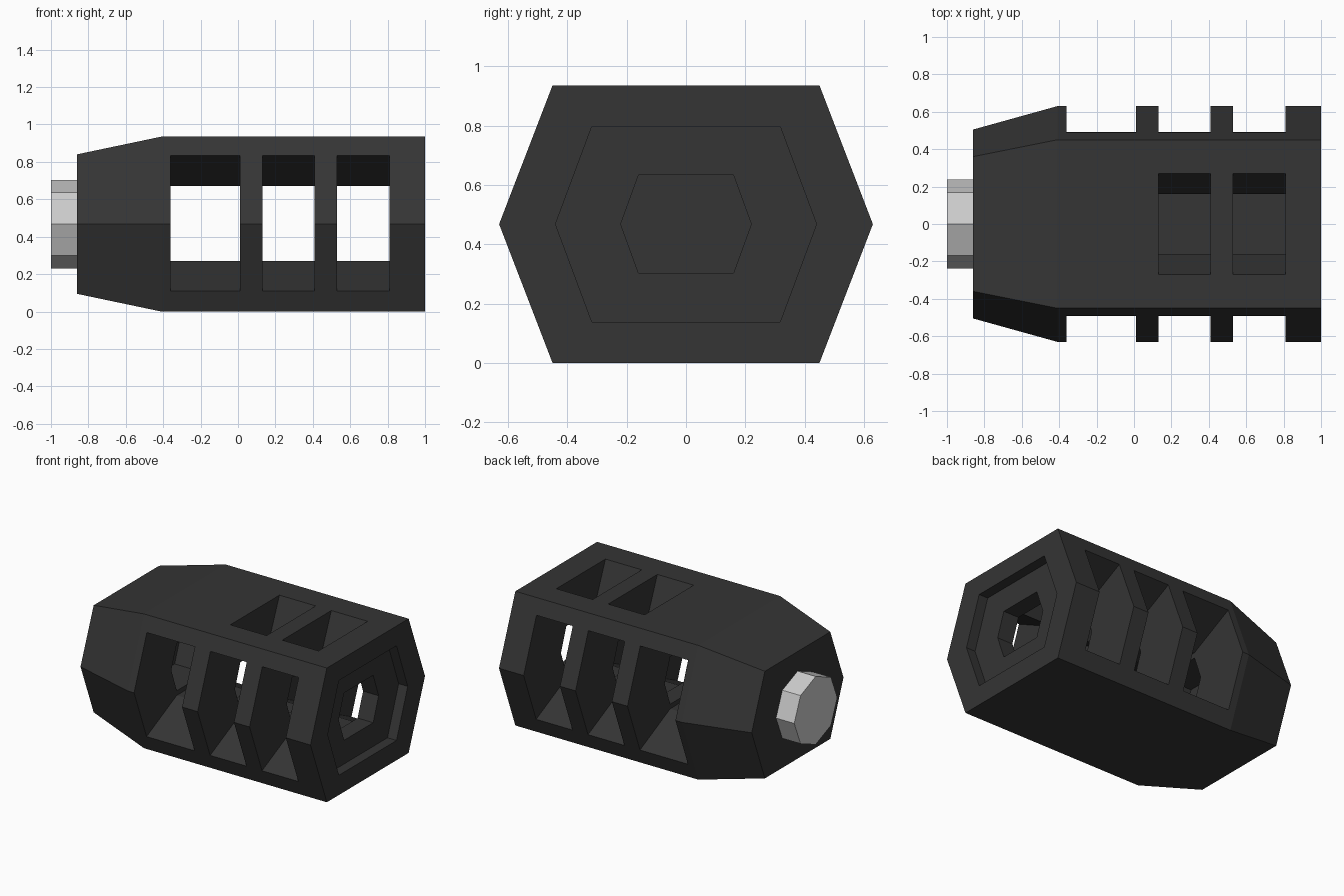
import bpy, bmesh, math

if "Cube" in bpy.data.objects:
    bpy.data.objects.remove(bpy.data.objects["Cube"])

CZ = 0.4675  # height of the bore axis


def hexagon(tip, flat, half_height):
    """Hexagon in the YZ plane with points to the sides."""
    h = half_height
    return [(tip, CZ), (flat, CZ + h), (-flat, CZ + h),
            (-tip, CZ), (-flat, CZ - h), (flat, CZ - h)]


def loft(name, sections):
    """Solid through matching YZ outlines placed at successive x positions."""
    bm = bmesh.new()
    rings = [[bm.verts.new((x, y, z)) for y, z in pts] for x, pts in sections]
    for a, b in zip(rings, rings[1:]):
        for i in range(len(a)):
            j = (i + 1) % len(a)
            bm.faces.new((a[i], a[j], b[j], b[i]))
    bm.faces.new(rings[0])
    bm.faces.new(rings[-1])
    bmesh.ops.recalc_face_normals(bm, faces=bm.faces[:])
    me = bpy.data.meshes.new(name)
    bm.to_mesh(me)
    bm.free()
    ob = bpy.data.objects.new(name, me)
    bpy.context.collection.objects.link(ob)
    return ob


def cut(target, cutter):
    cutter.hide_render = True
    mod = target.modifiers.new(cutter.name, 'BOOLEAN')
    mod.operation = 'DIFFERENCE'
    mod.solver = 'EXACT'
    mod.object = cutter
    bpy.context.view_layer.objects.active = target
    bpy.ops.object.modifier_apply(modifier=mod.name)
    bpy.data.objects.remove(cutter, do_unlink=True)


# Hexagonal housing with tapered rear
outer = hexagon(0.63, 0.45, 0.4675)
body = loft("housing", [(-0.86, hexagon(0.505, 0.36, 0.373)),
                        (-0.41, outer), (1.0, outer)])
dark = bpy.data.materials.new("dark_metal")
dark.diffuse_color = (0.035, 0.035, 0.035, 1)
dark.use_nodes = True
dark.node_tree.nodes["Principled BSDF"].inputs["Base Color"].default_value = dark.diffuse_color
body.data.materials.append(dark)

# Side ports flare outwards; the front two also open through the top
side = [(0.16, 0.27), (0.70, 0.01), (0.70, 0.938), (0.16, 0.67)]
side_top = side + [(0.291, 0.985)]
for x0, x1, half in ((-0.36, 0.01, side), (0.13, 0.41, side_top), (0.53, 0.81, side_top)):
    profile = half + [(-y, z) for y, z in reversed(half)]
    cut(body, loft("port_cutter", [(x0, profile), (x1, profile)]))

# Stepped muzzle recess and blind bore
recess = hexagon(0.44, 0.317, 0.33)
bore = hexagon(0.22, 0.16, 0.165)
cut(body, loft("recess_cutter", [(0.93, recess), (1.1, recess)]))
cut(body, loft("bore_cutter", [(-0.6, bore), (1.05, bore)]))

# Octagonal barrel stub at the rear
octagon = [(0.237 * math.cos(i * math.pi / 4), CZ + 0.237 * math.sin(i * math.pi / 4))
           for i in range(8)]
loft("barrel_stub", [(-1.0, octagon), (-0.84, octagon)])
